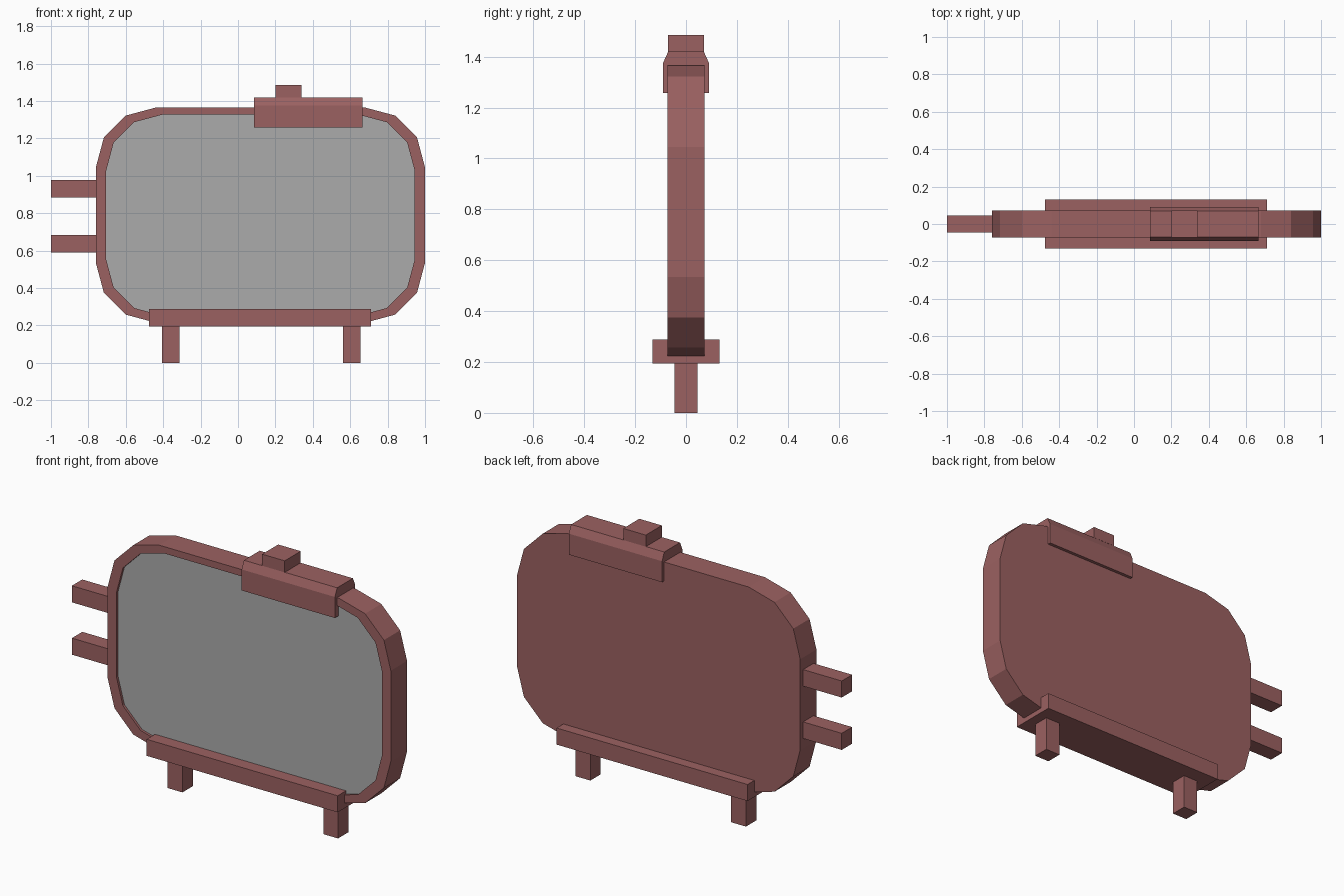
import bpy, bmesh
from math import sin, cos, radians

if "Cube" in bpy.data.objects:
    bpy.data.objects.remove(bpy.data.objects["Cube"])

frame_mat = bpy.data.materials.new("dusty_red")
frame_mat.diffuse_color = (0.33, 0.12, 0.12, 1)
frame_mat.use_nodes = True
frame_mat.node_tree.nodes["Principled BSDF"].inputs["Base Color"].default_value = frame_mat.diffuse_color
screen_mat = bpy.data.materials.new("screen_grey")
screen_mat.diffuse_color = (0.41, 0.41, 0.41, 1)
screen_mat.use_nodes = True
screen_mat.node_tree.nodes["Principled BSDF"].inputs["Base Color"].default_value = screen_mat.diffuse_color


def finish(bm, name, mat=frame_mat, closed=True):
    if closed:
        bmesh.ops.recalc_face_normals(bm, faces=bm.faces)
    mesh = bpy.data.meshes.new(name)
    bm.to_mesh(mesh)
    bm.free()
    mesh.materials.append(mat)
    bpy.context.collection.objects.link(bpy.data.objects.new(name, mesh))


def box(name, x0, x1, y, z0, z1):
    bm = bmesh.new()
    bmesh.ops.create_cube(bm, size=1)
    for v in bm.verts:
        v.co = (x0 if v.co.x < 0 else x1, y if v.co.y > 0 else -y,
                z0 if v.co.z < 0 else z1)
    finish(bm, name)


def rounded(half_w, half_h, r):
    """Rounded rectangle with three segments per corner."""
    pts = []
    for q, (sx, sz) in enumerate([(1, 1), (-1, 1), (-1, -1), (1, -1)]):
        for k in range(4):
            a = radians(90 * q + 30 * k)
            pts.append((0.12 + sx * (half_w - r) + r * cos(a),
                        0.79 + sz * (half_h - r) + r * sin(a)))
    return pts


outer = rounded(0.88, 0.575, 0.32)
inner = rounded(0.825, 0.537, 0.30)
front, back, recess = -0.072, 0.072, -0.058

# Casing: back panel, side wall, front rim and recess wall
bm = bmesh.new()
loops = [[bm.verts.new((x, y, z)) for x, z in pts] for pts, y in
         [(outer, back), (outer, front), (inner, front), (inner, recess)]]
bm.faces.new(loops[0])
for a, b in zip(loops, loops[1:]):
    for i in range(len(a)):
        j = (i + 1) % len(a)
        bm.faces.new((a[i], a[j], b[j], b[i]))
finish(bm, "casing")

# Grey recessed screen
bm = bmesh.new()
screen = bm.faces.new([bm.verts.new((x, recess, z)) for x, z in inner])
screen.normal_update()
if screen.normal.y > 0:
    screen.normal_flip()
finish(bm, "screen", screen_mat, closed=False)

# Base rail and feet
box("base_rail", -0.475, 0.712, 0.132, 0.195, 0.288)
for side, x in (("left", -0.405), ("right", 0.562)):
    box(side + "_foot", x, x + 0.092, 0.046, 0, 0.195)

# Side pegs
for level, z in (("lower", 0.59), ("upper", 0.884)):
    box(level + "_peg", -1.0, -0.76, 0.046, z, z + 0.093)

# Top clip with chamfered upper edges
profile = [(0.09, 1.258), (0.09, 1.376), (0.07, 1.42)]
profile += [(-y, z) for y, z in reversed(profile)]
bm = bmesh.new()
end = bm.faces.new([bm.verts.new((0.086, y, z)) for y, z in profile])
ext = bmesh.ops.extrude_face_region(bm, geom=[end], use_keep_orig=True)
for v in ext["geom"]:
    if isinstance(v, bmesh.types.BMVert):
        v.co.x = 0.665
finish(bm, "top_clip")

# Button on the clip
box("button", 0.2, 0.34, 0.071, 1.42, 1.485)
